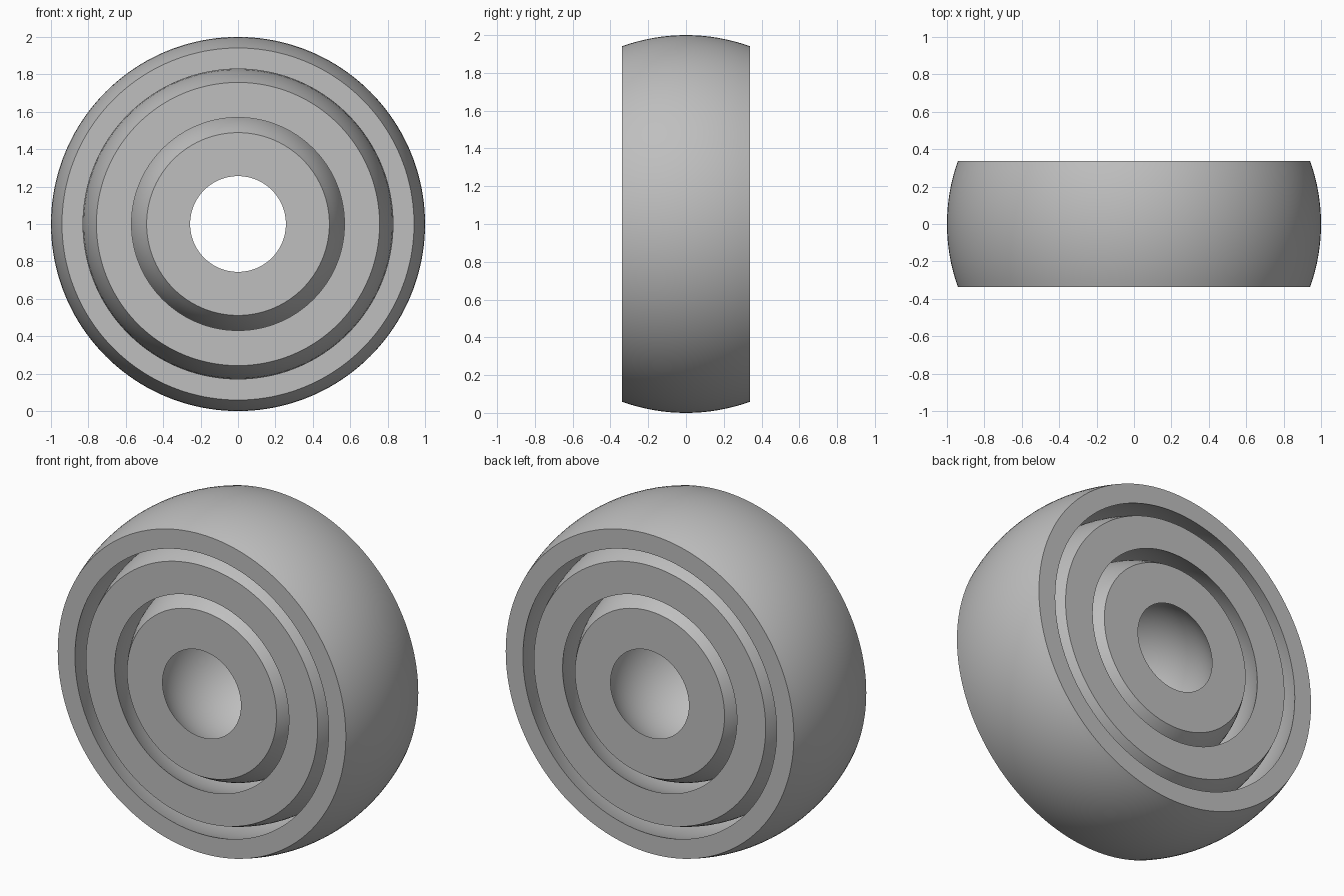
import bpy
import bmesh
from math import asin, cos, sin, radians, tau
from mathutils import Matrix, Vector

cube = bpy.data.objects.get("Cube")
if cube:
    bpy.data.objects.remove(cube, do_unlink=True)

HALF_WIDTH = 0.338
SEGMENTS = 160
ARC_STEPS = 16

grey = bpy.data.materials.new("plain grey")
colour = (0.52, 0.52, 0.52, 1)
grey.diffuse_color = colour
grey.use_nodes = True
grey.node_tree.nodes["Principled BSDF"].inputs["Base Color"].default_value = colour


def arc(radius):
    """Section of a sphere cut off by the two flat side planes."""
    limit = asin(HALF_WIDTH / radius)
    angles = [limit * (2 * i / ARC_STEPS - 1) for i in range(ARC_STEPS + 1)]
    return [(radius * cos(a), radius * sin(a)) for a in angles]


def spherical_ring(name, outer, inner):
    """Ring with a convex outside, a concave inside and flat sides."""
    profile = arc(outer) + arc(inner)[::-1]
    bm = bmesh.new()
    loops = []
    for s in range(SEGMENTS):
        turn = Matrix.Rotation(tau * s / SEGMENTS, 3, "Y")
        loops.append([bm.verts.new(turn @ Vector((r, y, 0))) for r, y in profile])
    count = len(profile)
    for s in range(SEGMENTS):
        a, b = loops[s], loops[(s + 1) % SEGMENTS]
        for i in range(count):
            j = (i + 1) % count
            bm.faces.new((a[i], a[j], b[j], b[i]))
    bmesh.ops.recalc_face_normals(bm, faces=bm.faces)
    mesh = bpy.data.meshes.new(name)
    bm.to_mesh(mesh)
    bm.free()
    mesh.materials.append(grey)
    ring = bpy.data.objects.new(name, mesh)
    ring.location.z = 1
    bpy.context.collection.objects.link(ring)
    bpy.ops.object.select_all(action="DESELECT")
    ring.select_set(True)
    bpy.context.view_layer.objects.active = ring
    bpy.ops.object.shade_smooth_by_angle(angle=radians(30))


# Nested rings, each free to spin inside the next
spherical_ring("outer_ring", 1.0, 0.895)
spherical_ring("middle_ring", 0.829, 0.662)
spherical_ring("inner_ring", 0.594, 0.424)
